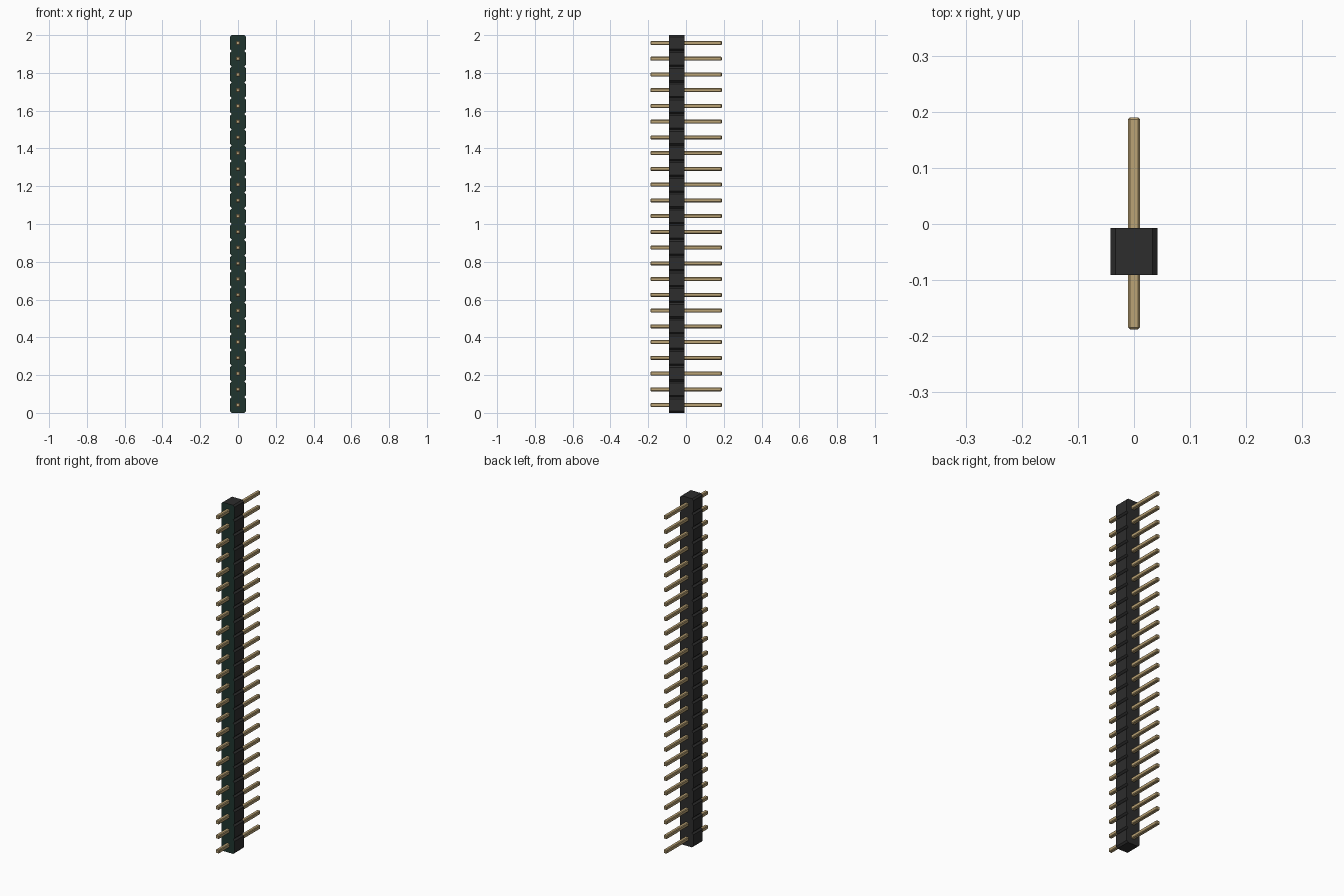
import bpy, bmesh
from mathutils import Matrix

if "Cube" in bpy.data.objects:
    bpy.data.objects.remove(bpy.data.objects["Cube"], do_unlink=True)

COUNT = 24
PITCH = 2.0 / COUNT
HALF = 0.042            # half width of the housing
CHAMFER = 0.009         # corner cut between neighbouring cells
FRONT, BACK = -0.091, -0.007
PIN_FRONT, PIN_BACK = -0.188, 0.19
PIN_WIDTH = 0.021


def material(name, colour):
    mat = bpy.data.materials.new(name)
    mat.use_nodes = True
    mat.diffuse_color = (*colour, 1)
    bsdf = mat.node_tree.nodes["Principled BSDF"]
    bsdf.inputs["Base Color"].default_value = (*colour, 1)
    bsdf.inputs["Roughness"].default_value = 0.6
    return mat


def make_object(name, bm, mats):
    bmesh.ops.recalc_face_normals(bm, faces=bm.faces[:])
    mesh = bpy.data.meshes.new(name)
    bm.to_mesh(mesh)
    bm.free()
    for mat in mats:
        mesh.materials.append(mat)
    obj = bpy.data.objects.new(name, mesh)
    bpy.context.collection.objects.link(obj)
    return obj


black = material("black plastic", (0.026, 0.026, 0.026))
green = material("dark green", (0.014, 0.036, 0.028))
brass = material("brass", (0.50, 0.37, 0.18))

# Housing: rectangular rings stacked up z, pinched where the cells meet
levels = [(0, HALF - CHAMFER)]
for i in range(COUNT):
    z = i * PITCH
    levels += [(z + CHAMFER, HALF), (z + PITCH - CHAMFER, HALF),
               (z + PITCH, HALF - CHAMFER)]
bm = bmesh.new()
rings = [[bm.verts.new(co) for co in ((-w, FRONT, z), (w, FRONT, z),
                                      (w, BACK, z), (-w, BACK, z))]
         for z, w in levels]
for low, high in zip(rings, rings[1:]):
    for j in range(4):
        k = (j + 1) % 4
        bm.faces.new((low[j], low[k], high[k], high[j]))
bm.faces.new(rings[0])
bm.faces.new(rings[-1])
bmesh.ops.recalc_face_normals(bm, faces=bm.faces[:])
# Front-facing side is green, everything else black
for face in bm.faces:
    face.material_index = 1 if face.normal.y < -0.9 else 0
make_object("housing", bm, [black, green])

# Pins: one square bar with bevelled edges and tips, repeated up the strip
bm = bmesh.new()
bmesh.ops.create_cube(bm, size=1, matrix=Matrix.Diagonal(
    (PIN_WIDTH, PIN_BACK - PIN_FRONT, PIN_WIDTH, 1)))
bmesh.ops.bevel(bm, geom=bm.edges[:], offset=0.0035, offset_type='OFFSET',
                segments=1, affect='EDGES', profile=0.5)
pins = make_object("pins", bm, [brass])
pins.location = (0, (PIN_FRONT + PIN_BACK) / 2, PITCH / 2)
array = pins.modifiers.new("pin row", 'ARRAY')
array.count = COUNT
array.use_relative_offset = False
array.use_constant_offset = True
array.constant_offset_displace = (0, 0, PITCH)
